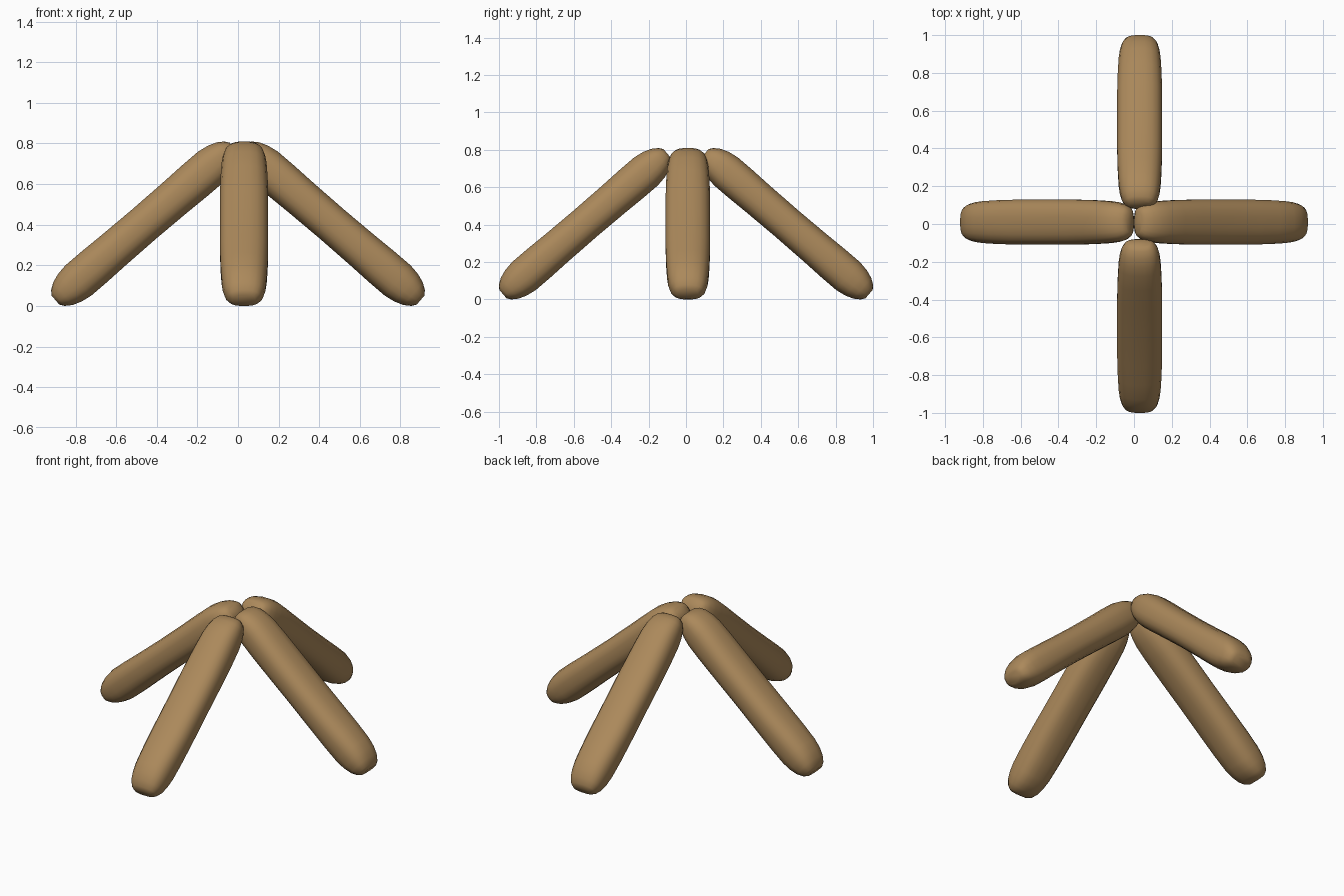
import bpy, bmesh, math
from mathutils import Matrix, Vector

if "Cube" in bpy.data.objects:
    bpy.data.objects.remove(bpy.data.objects["Cube"])

wood = bpy.data.materials.new("brown wood")
wood.diffuse_color = (0.41, 0.25, 0.105, 1)
wood.use_nodes = True
wood.node_tree.nodes["Principled BSDF"].inputs["Base Color"].default_value = wood.diffuse_color

TILT = math.radians(40.6)
# half of the log profile: distance from middle, half width, half thickness
HALF = [(0.0, 0.120, 0.094), (0.2, 0.120, 0.096), (0.33, 0.117, 0.099), (0.43, 0.112, 0.099),
        (0.485, 0.106, 0.090), (0.53, 0.096, 0.074), (0.562, 0.080, 0.052), (0.578, 0.058, 0.030)]
PROFILE = [(-s, w, t) for s, w, t in reversed(HALF[1:])] + HALF
SIDES = 20


def rounded(c, r):
    # superellipse: a softly squared circle
    return math.copysign(abs(c) ** 0.78, c) * r


def log(name, heading, centre):
    bm = bmesh.new()
    rings = []
    for s, w, t in PROFILE:
        ring = []
        for i in range(SIDES):
            a = 2 * math.pi * (i + 0.5) / SIDES
            ring.append(bm.verts.new((s, rounded(math.cos(a), w), rounded(math.sin(a), t))))
        rings.append(ring)
    for r0, r1 in zip(rings, rings[1:]):
        for i in range(SIDES):
            j = (i + 1) % SIDES
            bm.faces.new((r0[i], r0[j], r1[j], r1[i]))
    bm.faces.new(rings[0])
    bm.faces.new(rings[-1])
    bmesh.ops.recalc_face_normals(bm, faces=bm.faces[:])
    # lean the log so its outer end rests on the ground
    turn = Matrix.Rotation(heading, 4, 'Z') @ Matrix.Rotation(TILT, 4, 'Y')
    bm.transform(Matrix.Translation(Vector(centre)) @ turn)
    for f in bm.faces:
        f.smooth = True
    mesh = bpy.data.meshes.new(name)
    bm.to_mesh(mesh)
    bm.free()
    mesh.materials.append(wood)
    obj = bpy.data.objects.new(name, mesh)
    bpy.context.collection.objects.link(obj)


# four logs leaning together
Z = 0.405
log("right_log", 0, (0.46, 0.01, Z))
log("back_log", math.pi / 2, (0.03, 0.54, Z))
log("left_log", math.pi, (-0.46, 0.01, Z))
log("front_log", -math.pi / 2, (0.03, -0.54, Z))
